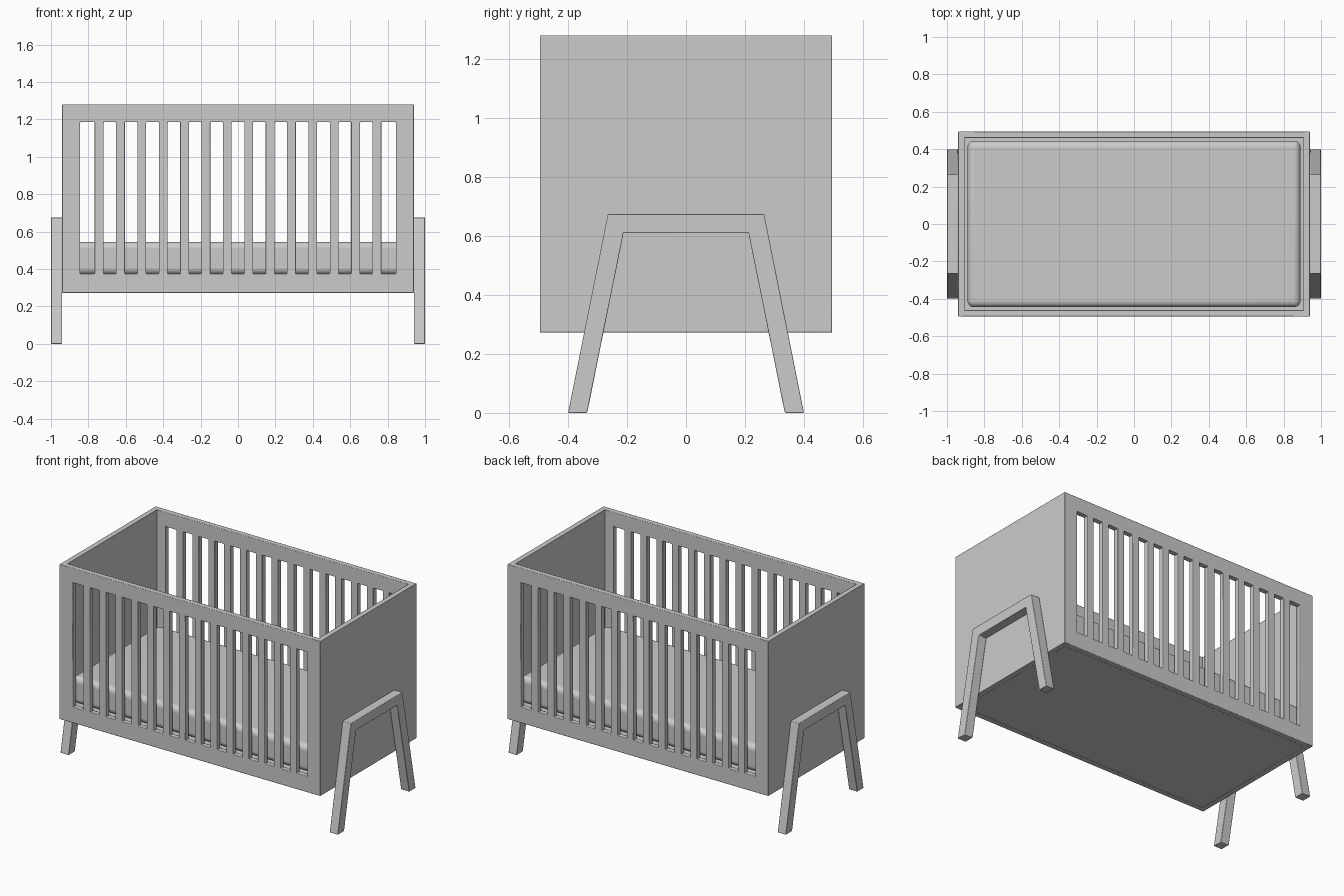
import bpy
import bmesh

if "Cube" in bpy.data.objects:
    bpy.data.objects.remove(bpy.data.objects["Cube"], do_unlink=True)

mat = bpy.data.materials.new("light grey")
mat.use_nodes = True
GREY = (0.6, 0.6, 0.6, 1)
mat.diffuse_color = GREY
mat.node_tree.nodes["Principled BSDF"].inputs["Base Color"].default_value = GREY

# Overall dimensions
HX, HY, BOTTOM, TOP, WALL = 0.94, 0.495, 0.272, 1.28, 0.035
OPEN_X, OPEN_LOW, OPEN_HIGH = 0.845, 0.375, 1.185
PITCH, SLAT, SLATS = 0.1143, 0.047, 14


def finish(name, bm, bevel=0.004, segments=2):
    bmesh.ops.recalc_face_normals(bm, faces=bm.faces)
    mesh = bpy.data.meshes.new(name)
    bm.to_mesh(mesh)
    bm.free()
    mesh.materials.append(mat)
    obj = bpy.data.objects.new(name, mesh)
    bpy.context.collection.objects.link(obj)
    if bevel:
        mod = obj.modifiers.new("rounded edges", 'BEVEL')
        mod.width = bevel
        mod.segments = segments
        mod.limit_method = 'ANGLE'
    bpy.ops.object.select_all(action='DESELECT')
    obj.select_set(True)
    bpy.context.view_layer.objects.active = obj
    bpy.ops.object.shade_smooth_by_angle()
    return obj


def box(name, x, y, z, bevel=0.0, segments=2):
    bm = bmesh.new()
    bmesh.ops.create_cube(bm, size=1)
    for v in bm.verts:
        for i, (lo, hi) in enumerate((x, y, z)):
            v.co[i] = lo if v.co[i] < 0 else hi
    return finish(name, bm, bevel, segments)


def extrude(name, faces, vec, bevel=0.004):
    """Raise flat polygons into one solid along a vector."""
    bm = bmesh.new()
    for pts in faces:
        bm.faces.new([bm.verts.new(p) for p in pts])
    bmesh.ops.remove_doubles(bm, verts=bm.verts, dist=1e-5)
    out = bmesh.ops.extrude_face_region(bm, geom=bm.faces[:], use_keep_orig=True)
    moved = [g for g in out["geom"] if isinstance(g, bmesh.types.BMVert)]
    bmesh.ops.translate(bm, verts=moved, vec=vec)
    # Interior walls between neighbouring polygons are not needed
    inner = [f for f in bm.faces if all(len(e.link_faces) > 2 for e in f.edges)]
    bmesh.ops.delete(bm, geom=inner, context='FACES')
    return finish(name, bm, bevel)


# Slatted side panels: a grid of cells with the slots left out
xs = [-HX, -OPEN_X]
for i in range(SLATS):
    c = (i - (SLATS - 1) / 2) * PITCH
    xs += [c - SLAT / 2, c + SLAT / 2]
xs += [OPEN_X, HX]
zs = [BOTTOM, OPEN_LOW, OPEN_HIGH, TOP]
for name, y in (("front_panel", -HY), ("back_panel", HY - WALL)):
    cells = []
    for i in range(len(xs) - 1):
        for k in range(3):
            if k == 1 and i % 2:
                continue
            a, b, lo, hi = xs[i], xs[i + 1], zs[k], zs[k + 1]
            cells.append([(a, y, lo), (b, y, lo), (b, y, hi), (a, y, hi)])
    extrude(name, cells, (0, WALL, 0), 0.003)

# Solid end panels and floor
for side, s in (("left", 1), ("right", -1)):
    x = sorted((s * HX, s * (HX - WALL)))
    box(side + "_end_panel", x, (-HY + 0.001, HY - 0.001), (BOTTOM, TOP), 0.003)
box("floor", (-HX + WALL, HX - WALL), (-HY + WALL, HY - WALL),
    (BOTTOM + 0.001, OPEN_LOW - 0.005))

# Soft mattress
box("mattress", (-0.89, 0.89), (-0.445, 0.445), (0.37, 0.545), 0.035, 6)

# Splayed leg frames on both ends
profile = [(-0.4, 0), (-0.265, 0.675), (0.265, 0.675), (0.4, 0),
           (0.335, 0), (0.212, 0.61), (-0.212, 0.61), (-0.335, 0)]
for side, s in (("left", 1), ("right", -1)):
    extrude(side + "_leg_frame", [[(s * HX, y, z) for y, z in profile]],
            (s * (1 - HX), 0, 0), 0.003)
